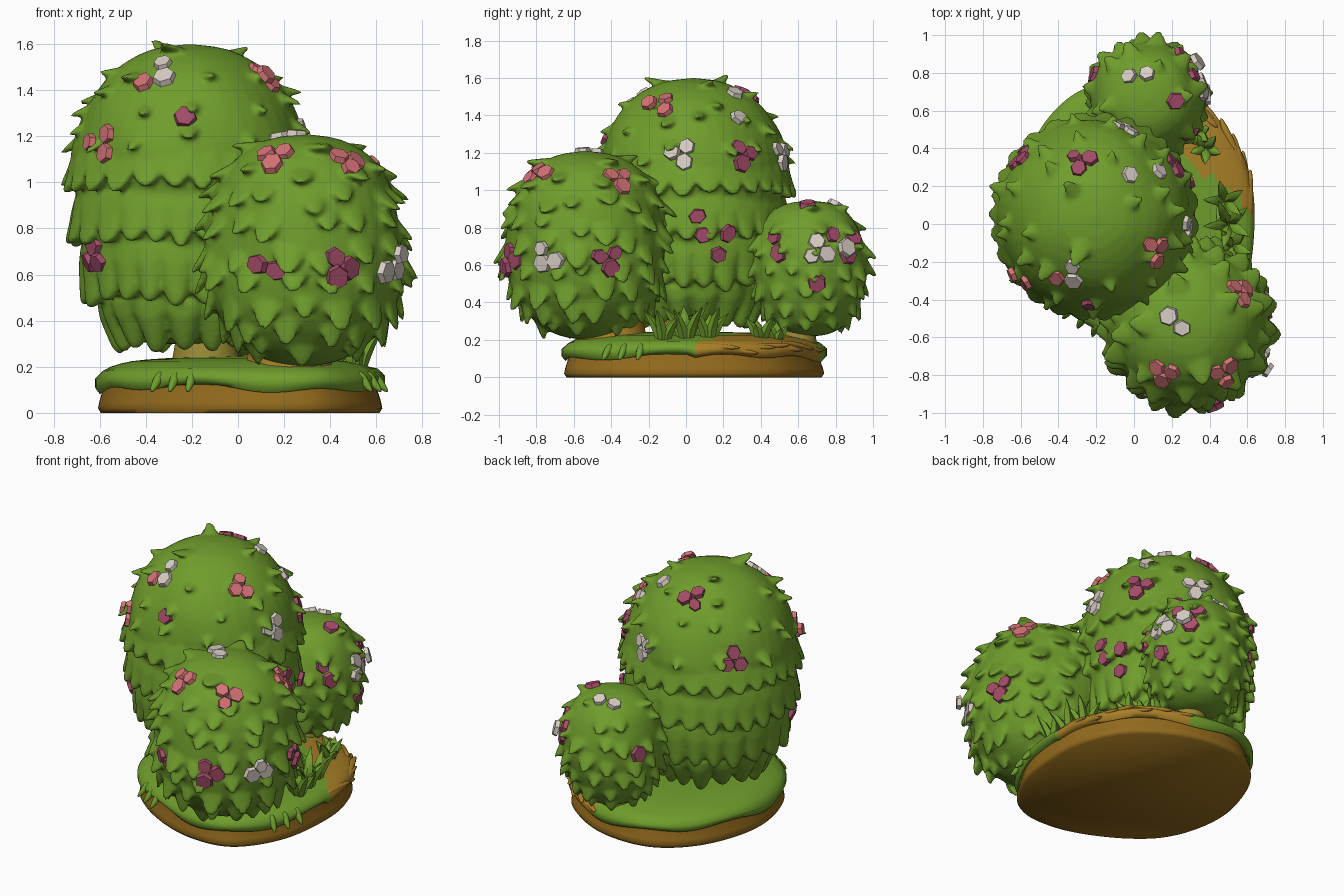
import bpy, bmesh, math, random
from mathutils import Vector, Matrix
from mathutils.bvhtree import BVHTree

random.seed(4)
cube = bpy.data.objects.get("Cube")
if cube:
    bpy.data.objects.remove(cube)


def material(name, *rgb):
    m = bpy.data.materials.new(name)
    m.use_nodes = True
    m.diffuse_color = (*rgb, 1)
    bsdf = m.node_tree.nodes["Principled BSDF"]
    bsdf.inputs["Base Color"].default_value = (*rgb, 1)
    bsdf.inputs["Roughness"].default_value = 0.9
    return m


LEAF = material("leaf green", .16, .335, .025)
EARTH = material("earth brown", .29, .145, .012)
PATH = material("golden path", .39, .21, .02)
TRUNK = material("trunk olive", .32, .25, .035)
CORAL = material("coral petals", .66, .17, .18)
ROSE = material("rose petals", .36, .07, .135)
MAGENTA = material("magenta petals", .42, .075, .16)
WHITE = material("cream petals", .68, .61, .55)


def finish(bm, name, *mats, smooth=True):
    mesh = bpy.data.meshes.new(name)
    bmesh.ops.recalc_face_normals(bm, faces=bm.faces)
    for f in bm.faces:
        f.smooth = smooth
    bm.to_mesh(mesh)
    bm.free()
    for m in mats:
        mesh.materials.append(m)
    if smooth:
        mesh.set_sharp_from_angle(angle=math.radians(60))
    obj = bpy.data.objects.new(name, mesh)
    bpy.context.collection.objects.link(obj)
    return obj


def loft(bm, loops):
    """Skin closed rings of points and cap both ends."""
    rings = [[bm.verts.new(p) for p in loop] for loop in loops]
    for a, b in zip(rings, rings[1:]):
        for i in range(len(a)):
            j = (i + 1) % len(a)
            bm.faces.new((a[i], a[j], b[j], b[i]))
    bm.faces.new(rings[0])
    bm.faces.new(rings[-1])


def spline(points, steps, closed=False):
    """Catmull-Rom curve through 2D points."""
    pts = [Vector(p) for p in points]
    n, out = len(pts), []
    get = (lambda i: pts[i % n]) if closed else (lambda i: pts[max(0, min(n - 1, i))])
    for i in range(n if closed else n - 1):
        a, b, c, d = (get(i + k) for k in (-1, 0, 1, 2))
        for s in range(steps):
            t = s / steps
            out.append(b + (c - a) * t / 2 + (a - b * 2.5 + c * 2 - d / 2) * t**2
                       + (b * 1.5 - a / 2 - c * 1.5 + d / 2) * t**3)
    return out if closed else out + [pts[-1]]


def frame(pos, normal):
    """Matrix with z along the normal and y up the slope."""
    x = Vector((0, 0, 1)).cross(normal)
    x = x.normalized() if x.length > .01 else Vector((1, 0, 0))
    y = normal.cross(x)
    return Matrix.Translation(pos) @ Matrix((x, y, normal)).transposed().to_4x4()


def leaf(bm, mat, width, length, lift):
    """Tongue-shaped leaf: root sunk in the surface, lower tip curling outwards."""
    for v in bmesh.ops.create_uvsphere(bm, u_segments=10, v_segments=7, radius=1)["verts"]:
        x, z, y = v.co
        tip = (1 - y) / 2
        v.co = mat @ Vector((x * width * (1.1 - .4 * tip), y * length,
                             z * .024 + lift * tip**2 - .03 * (1 - tip)))


def skirt(bm, x, y, top, edge, r_top, r_edge, count):
    """Ring of foliage with a scalloped, flaring lower edge."""
    drop = [random.uniform(.7, 1.15) for _ in range(count)]
    loops = []
    for t, inset in ((0, .06), (.2, .01), (.45, 0), (.7, 0), (.88, 0), (1, .005), (1, .04), (.75, .1)):
        ring = []
        for i in range(count * 8):
            a = math.tau * i / (count * 8)
            lobe = abs(math.sin(a * count / 2))**.7
            low = edge + .085 * (1 - lobe * drop[i // 8])
            r = r_top + (r_edge - r_top) * t**1.5 + .04 * (lobe - .6) * t * t - inset
            a += .06 * math.sin(3 * a + edge * 20)
            ring.append((x + r * math.cos(a), y + r * math.sin(a), top + (low - top) * t))
        loops.append(ring)
    loft(bm, loops)


surfaces = []


def bush(name, x, y, profile, skirts, rows, segments=40):
    bm = bmesh.new()
    phase = random.random() * 6
    loops = []
    for r, z in spline(profile, 3):
        ring = []
        for i in range(segments):
            a = math.tau * i / segments
            rr = max(r, .004) * (1 + .015 * math.sin(5 * a + phase + z * 9))
            ring.append((x + rr * math.cos(a), y + rr * math.sin(a), z))
        loops.append(ring)
    loft(bm, loops)
    bmesh.ops.recalc_face_normals(bm, faces=bm.faces)
    body = BVHTree.FromBMesh(bm)
    for s in skirts:
        skirt(bm, x, y, *s)
    # rows of leaves: height, count, width, length, lift, jitter
    for z, count, width, length, lift, jitter in rows:
        for i in range(count):
            a = math.tau * (i + random.uniform(-.25, .25)) / count + z * 7
            out = Vector((math.cos(a), math.sin(a), 0))
            start = Vector((x, y, z + random.uniform(-jitter, jitter))) + out * 2
            hit, normal, _, _ = body.ray_cast(start, -out)
            if hit:
                k = random.uniform(.8, 1.15)
                leaf(bm, frame(hit, normal), width * k, length * k, lift * k)
    obj = finish(bm, name, LEAF)
    # melt the leaves into one soft surface
    remesh = obj.modifiers.new("merge_leaves", "REMESH")
    remesh.mode = "VOXEL"
    remesh.voxel_size = .013
    remesh.use_smooth_shade = True
    soften = obj.modifiers.new("soften", "SMOOTH")
    soften.factor = .5
    soften.iterations = 3
    bpy.context.view_layer.update()
    leafy = BVHTree.FromObject(obj, bpy.context.evaluated_depsgraph_get())
    surfaces.append((body, leafy))


# Large bush: scattered leaves on the dome, scalloped tiers below
bush("large_bush", -.21, .04,
     [(0, 1.6), (.17, 1.575), (.33, 1.485), (.44, 1.345), (.495, 1.2), (.51, 1.08),
      (.49, .95), (.475, .75), (.42, .55), (.35, .43), (.24, .32), (.12, .3), (0, .3)],
     [(1.18, .965, .5, .55, 27), (1.0, .725, .5, .53, 25),
      (.78, .465, .485, .46, 21), (.53, .27, .42, .31, 17)],
     [(1.57, 3, .055, .075, .065, .01), (1.48, 7, .05, .06, .055, .03),
      (1.36, 12, .045, .06, .055, .05), (1.22, 13, .045, .06, .055, .05)])

# Front bush: broad curling leaves all over
bush("front_bush", .285, -.535,
     [(0, 1.21), (.16, 1.185), (.3, 1.1), (.385, .965), (.42, .8), (.425, .62),
      (.39, .45), (.29, .31), (.15, .225), (0, .2)], [],
     [(1.16, 4, .07, .08, .05, .01), (1.05, 9, .07, .08, .058, .03)]
     + [(z, 14, .07, .08, .06, .04) for z in (.94, .82, .7, .58, .47)]
     + [(.37, 13, .065, .075, .055, .02), (.29, 9, .06, .065, .04, .02)])

# Back bush: smallest
bush("back_bush", .07, .66,
     [(0, .945), (.13, .925), (.23, .855), (.29, .72), (.305, .58), (.275, .42),
      (.2, .29), (.1, .23), (0, .22)], [],
     [(.9, 4, .05, .055, .04, .01), (.81, 8, .05, .06, .045, .02)]
     + [(z, 13, .055, .065, .046, .025) for z in (.7, .58, .47)]
     + [(.38, 12, .055, .065, .042, .02), (.3, 9, .05, .055, .035, .01)])


def petal(bm, body, leafy, spot, turn, size):
    """Flat, slightly tilted hexagonal petal resting on the foliage."""
    hit, normal, _, _ = body.find_nearest(spot)
    top = leafy.ray_cast(hit + normal * .2, -normal)[0] or hit
    m = frame(top + normal * .008, normal) @ Matrix.Rotation(turn, 4, "Z")
    m = m @ Matrix.Rotation(random.uniform(-.15, .2), 4, "Y")
    m = m @ Matrix.Diagonal((size, size * random.uniform(.8, 1.05), 1, 1))
    bmesh.ops.create_cone(bm, cap_ends=True, segments=6, radius1=.05,
                          radius2=.043, depth=.026, matrix=m)


# Blossoms: petals per cluster, then the spots
blossoms = (
    ("coral_blossoms", CORAL, 3, [(-.6, -.3, 1.17), (.13, -.15, 1.48), (.16, -.78, 1.1),
                                  (.47, -.78, 1.08), (.58, -.35, 1.07)]),
    ("coral_petals", CORAL, 1, [(-.42, -.3, 1.45)]),
    ("rose_blossoms", ROSE, 3, [(-.62, -.2, .68), (-.6, .36, 1.19), (-.28, .33, 1.5),
                                (.25, .33, 1.2), (.45, -.95, .63), (.71, -.41, .63)]),
    ("rose_pairs", ROSE, 2, [(.12, -.94, .63), (.32, .47, .71)]),
    ("rose_petals", ROSE, 1, [(-.23, -.44, 1.29), (.3, .06, .86), (.28, .22, .77),
                              (.27, .18, .65), (-.21, .79, .64)]),
    ("magenta_petals", MAGENTA, 1, [(.3, .09, .76), (.21, .65, .9), (.34, .8, .77),
                                    (.33, .9, .66), (.38, .7, .5), (.24, .88, .74)]),
    ("cream_blossoms", WHITE, 3, [(.3, -.03, 1.2), (.67, -.74, .64), (.38, .71, .68),
                                  (-.03, .55, 1.2)]),
    ("cream_pairs", WHITE, 2, [(-.33, -.28, 1.51), (.22, -.52, 1.2), (.02, .79, .92)]),
    ("cream_petals", WHITE, 1, [(.16, .3, 1.41), (-.02, .26, 1.52), (.36, .88, .7)]))
for name, mat, count, spots in blossoms:
    bm = bmesh.new()
    for spot in map(Vector, spots):
        body, leafy = min(surfaces, key=lambda pair: pair[0].find_nearest(spot)[3])
        base = frame(*body.find_nearest(spot)[:2])
        turn = random.random() * math.tau
        for k in range(count):
            a = turn + k * math.tau / count
            offset = Vector((math.cos(a), math.sin(a), 0)) * (.048 if count > 1 else 0)
            petal(bm, body, leafy, base @ offset, a, random.uniform(.9, 1.15))
    finish(bm, name, mat, smooth=False)

# Ground: earth slab with a grassy cap hanging over its rim
outline = spline([(.62, .05), (.57, .33), (.42, .55), (.12, .71), (-.22, .71), (-.46, .52),
                  (-.59, .2), (-.58, -.1), (-.46, -.35), (-.2, -.54), (.1, -.64),
                  (.38, -.6), (.57, -.33)], 8, closed=True)


def ground_ring(scale, z, wave=0):
    return [(p.x * scale, p.y * scale, z + wave * (math.sin(i * .45) + math.sin(i * .2)))
            for i, p in enumerate(outline)]


bm = bmesh.new()
loft(bm, [ground_ring(*r) for r in ((.99, 0), (1.01, .02), (1, .05), (.98, .09), (.97, .15))])
finish(bm, "earth_slab", EARTH)

bm = bmesh.new()
loft(bm, [ground_ring(*r) for r in (
    (.96, .12), (1.0, .105, .012), (1.03, .125, .01), (1.03, .155, .004), (.98, .185, .004),
    (.92, .2), (.84, .215), (.76, .225), (.65, .232), (.5, .238), (.1, .245))])
for f in bm.faces:
    c = f.calc_center_median()
    f.material_index = int(c.x > .15 and c.x * .87 + c.y > .6)
finish(bm, "grass_cap", LEAF, PATH)

# Ragged earth strips along the bare rim
bm = bmesh.new()
for i, p in enumerate(outline):
    if p.x > .2 and p.y > .12 and i % 3 == 0:
        out = Vector((p.x, p.y, 0)).normalized()
        m = frame(Vector((p.x, p.y, random.uniform(.135, .17))), out)
        leaf(bm, m @ Matrix.Rotation(random.uniform(1.4, 1.65), 4, "Z"), .02, .12, .035)
finish(bm, "earth_strips", PATH)

# Trunks under the bushes
for name, x, y, r, mat in (("large_trunk", -.14, .02, .16, TRUNK),
                           ("front_trunk", .22, -.4, .2, PATH),
                           ("back_trunk", .07, .6, .1, TRUNK)):
    bm = bmesh.new()
    bmesh.ops.create_cone(bm, cap_ends=True, segments=14, radius1=r, radius2=r * .8,
                          depth=.18, matrix=Matrix.Translation((x, y, .26)))
    finish(bm, name, mat)

# Grass tufts: fans of broad tapering blades
bm = bmesh.new()
for x, y, size in ((.52, -.12, .22), (.5, .0, .27), (.48, .12, .23), (.38, .4, .17), (.34, .48, .13)):
    for k in range(5):
        a = math.tau * k / 5 + x * 9
        lean = Vector((math.cos(a), math.sin(a), 0)) * size * .42
        h = size * random.uniform(.65, 1)
        loops = []
        for t, w in ((0, .018), (.4, .031), (.75, .023), (1, .002)):
            c = Vector((x, y, .17)) + lean * (.15 + t * t) + Vector((0, 0, h * t))
            loops.append([c + Vector((math.cos(b), math.sin(b), 0)) * w
                          for b in (math.tau * s / 5 for s in range(5))])
        loft(bm, loops)
# Short blades drooping over the rim
for i in (68, 70, 72, 94, 96, 98):
    p = outline[i]
    out = Vector((p.x, p.y, 0)).normalized()
    leaf(bm, frame(Vector((p.x, p.y, .135)) + out * .025, out), .022, .045, .03)
finish(bm, "grass_tufts", LEAF)
